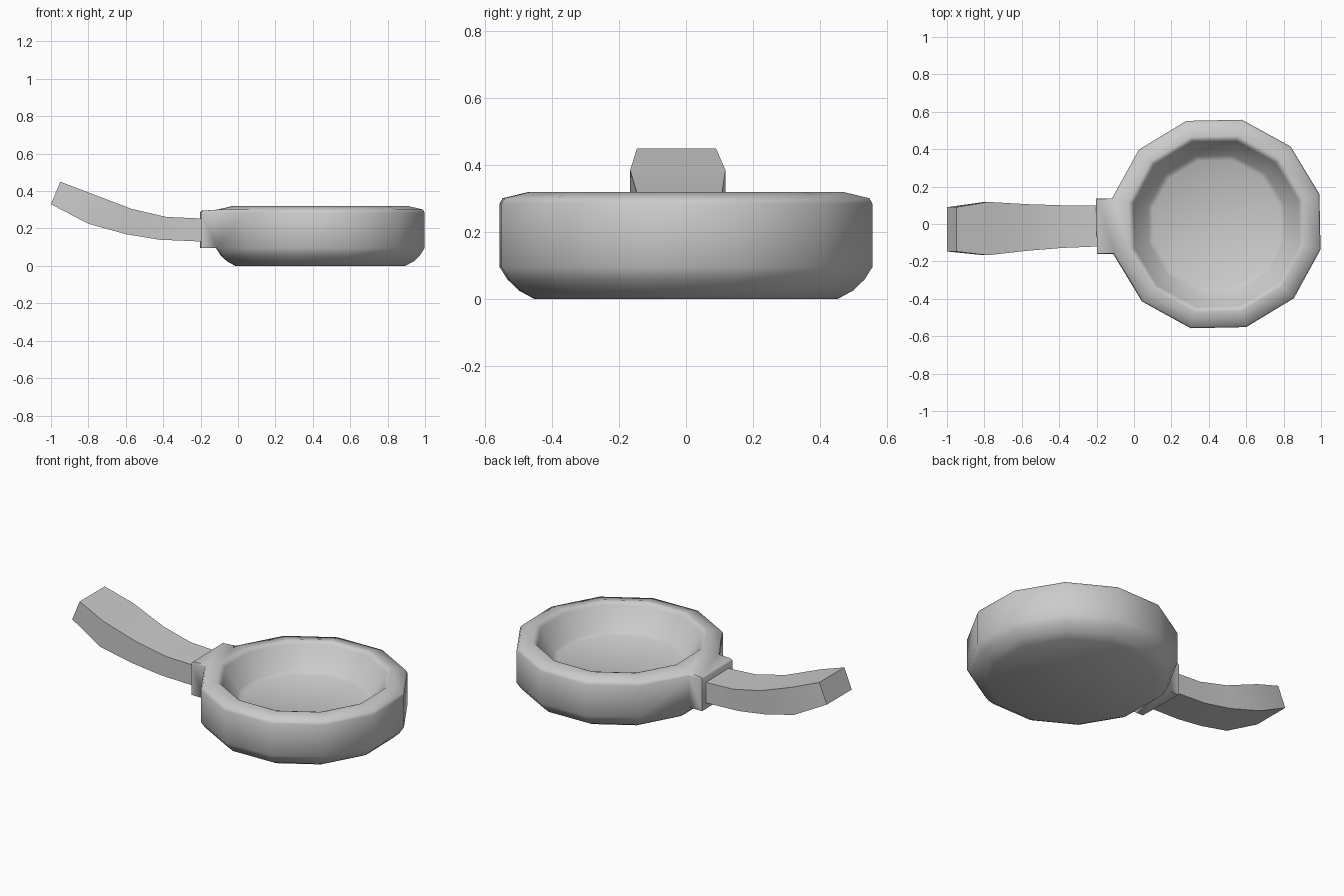
import bpy, bmesh
from math import cos, sin, radians

if "Cube" in bpy.data.objects:
    bpy.data.objects.remove(bpy.data.objects["Cube"])

SIDES, TURN, CX = 12, 16.2, 0.44


def add_object(bm, name, smooth):
    bmesh.ops.recalc_face_normals(bm, faces=bm.faces)
    mesh = bpy.data.meshes.new(name)
    bm.to_mesh(mesh)
    bm.free()
    obj = bpy.data.objects.new(name, mesh)
    bpy.context.collection.objects.link(obj)
    bpy.ops.object.select_all(action='DESELECT')
    obj.select_set(True)
    bpy.context.view_layer.objects.active = obj
    bpy.ops.object.shade_smooth_by_angle(angle=radians(smooth))
    return obj


def bridge(bm, a, b):
    n = len(a)
    return [bm.faces.new((a[i], a[(i + 1) % n], b[(i + 1) % n], b[i])) for i in range(n)]


# Pan bowl: twelve-sided revolved profile (radius, height), outside to inside
profile = [(0.468, 0), (0.515, 0.025), (0.55, 0.058), (0.574, 0.095),
           (0.574, 0.285), (0.565, 0.301), (0.484, 0.32), (0.468, 0.316),
           (0.456, 0.3), (0.378, 0.18), (0.35, 0.165)]
bm = bmesh.new()
rings = []
for r, z in profile:
    angles = [radians(TURN + 360 / SIDES * i) for i in range(SIDES)]
    rings.append([bm.verts.new((CX + r * cos(t), r * sin(t), z)) for t in angles])
bands = [bridge(bm, a, b) for a, b in zip(rings, rings[1:])]
bm.faces.new(rings[0][::-1])
bm.faces.new(rings[-1])

# Handle socket: left wall face and its rim bevel pulled outward together
left = [min(bands[i], key=lambda f: f.calc_center_median().x) for i in (3, 4)]
new = bmesh.ops.extrude_face_region(bm, geom=left)["geom"]
for v in (g for g in new if isinstance(g, bmesh.types.BMVert)):
    v.co.x -= 0.086
    if v.co.z > 0.29:
        v.co.z = 0.295
bmesh.ops.delete(bm, geom=[f for f in left if f.is_valid], context='FACES_ONLY')
add_object(bm, "pan_bowl", 62)

# Handle: rectangular sections (top x, top z, bottom x, bottom z, right y, left y)
sections = [(-0.19, 0.253, -0.19, 0.13, -0.12, 0.10),
            (-0.385, 0.262, -0.42, 0.14, -0.128, 0.10),
            (-0.57, 0.305, -0.60, 0.17, -0.143, 0.106),
            (-0.78, 0.385, -0.80, 0.225, -0.167, 0.118),
            (-0.95, 0.45, -1.0, 0.33, -0.147, 0.09)]
bm = bmesh.new()
loops = [[bm.verts.new(p) for p in ((tx, y0, tz), (tx, y1, tz), (bx, y1, bz), (bx, y0, bz))]
         for tx, tz, bx, bz, y0, y1 in sections]
for a, b in zip(loops, loops[1:]):
    bridge(bm, a, b)
bm.faces.new(loops[0])
bm.faces.new(loops[-1][::-1])
add_object(bm, "handle", 30)
